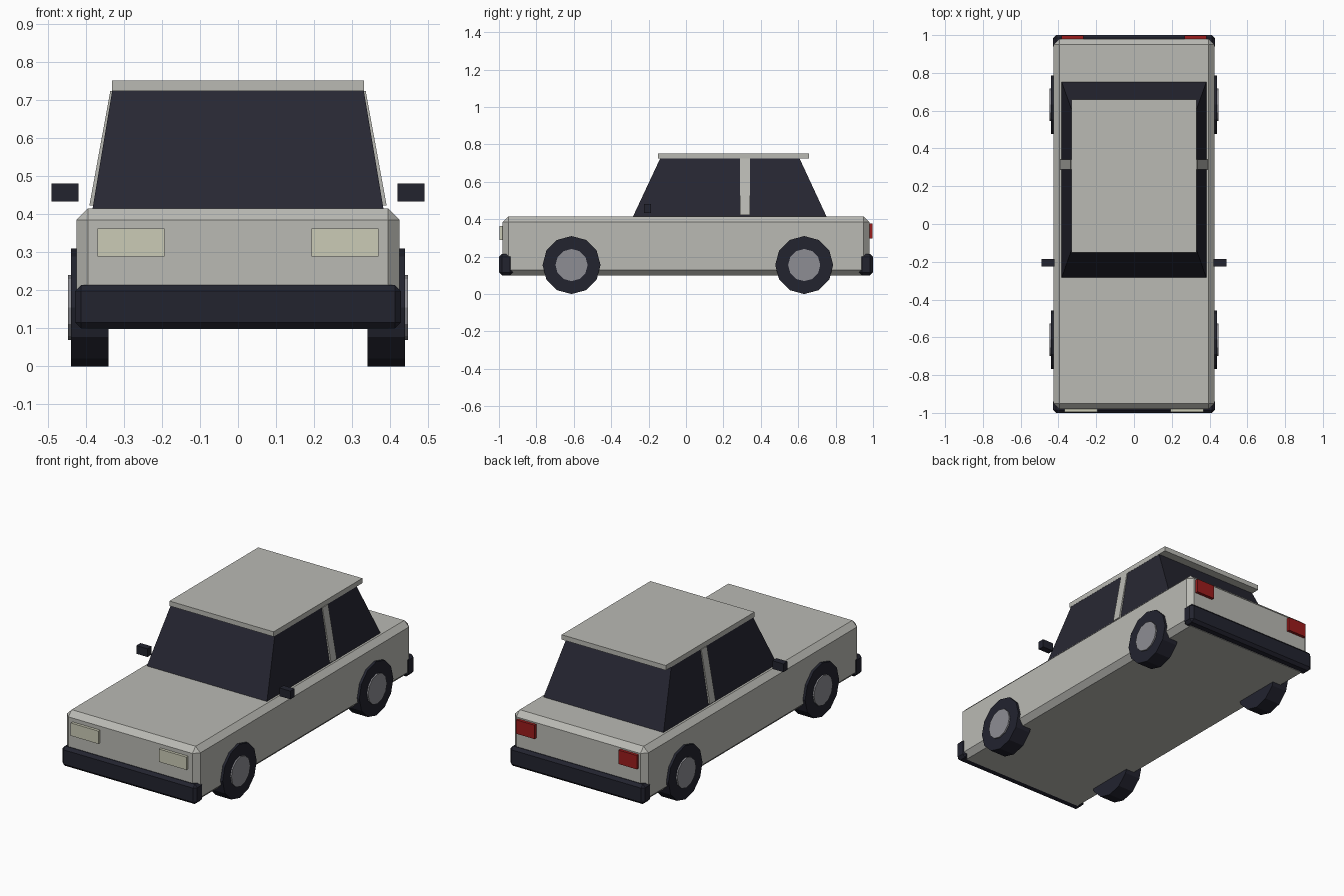
import bpy
import bmesh
from math import pi
from mathutils import Matrix

default = bpy.data.objects.get("Cube")
if default:
    bpy.data.objects.remove(default, do_unlink=True)


def material(name, *rgb):
    mat = bpy.data.materials.new(name)
    mat.use_nodes = True
    mat.diffuse_color = (*rgb, 1)
    mat.node_tree.nodes["Principled BSDF"].inputs["Base Color"].default_value = (*rgb, 1)
    return mat


PAINT = material("grey paint", 0.49, 0.49, 0.455)
GLASS = material("dark glass", 0.02, 0.02, 0.032)
RUBBER = material("black rubber", 0.016, 0.017, 0.028)
STEEL = material("hub steel", 0.27, 0.27, 0.295)
LAMP = material("cream lamp", 0.6, 0.6, 0.47)
RED = material("red lamp", 0.33, 0.012, 0.012)


def finish(name, bm, mat):
    mesh = bpy.data.meshes.new(name)
    bmesh.ops.recalc_face_normals(bm, faces=bm.faces)
    bm.to_mesh(mesh)
    bm.free()
    mesh.materials.append(mat)
    obj = bpy.data.objects.new(name, mesh)
    bpy.context.collection.objects.link(obj)
    return obj


def box(name, x, y, z, mat, bevel=0, top_x=None, top_y=None):
    """Box between (low, high) ranges; the top ranges may differ to taper or lean it."""
    bm = bmesh.new()
    bmesh.ops.create_cube(bm, size=1)
    for v in bm.verts:
        upper = v.co.z > 0
        xs = top_x if upper and top_x else x
        ys = top_y if upper and top_y else y
        v.co = (xs[v.co.x > 0], ys[v.co.y > 0], z[upper])
    if bevel:
        bmesh.ops.bevel(bm, geom=bm.edges[:], offset=bevel, segments=1,
                        profile=0.5, affect='EDGES')
    return finish(name, bm, mat)


def disc(name, x, y, z, radius, width, mat):
    """Twelve-sided cylinder lying along x."""
    bm = bmesh.new()
    bmesh.ops.create_cone(bm, cap_ends=True, segments=12, radius1=radius,
                          radius2=radius, depth=width,
                          matrix=Matrix.Translation((x, y, z)) @ Matrix.Rotation(pi / 2, 4, 'Y'))
    return finish(name, bm, mat)


def span(side, inner, outer):
    return tuple(sorted((side * inner, side * outer)))


# Body, cabin and roof
box("body", (-0.425, 0.425), (-0.98, 0.98), (0.098, 0.415), PAINT, bevel=0.03)
box("cabin_glass", (-0.383, 0.383), (-0.284, 0.752), (0.413, 0.725), GLASS,
    top_x=(-0.331, 0.331), top_y=(-0.138, 0.607))
box("roof", (-0.332, 0.332), (-0.15, 0.658), (0.724, 0.752), PAINT)

# Bumpers
box("front_bumper", (-0.429, 0.429), (-1, -0.925), (0.1, 0.214), RUBBER, bevel=0.016)
box("rear_bumper", (-0.429, 0.429), (0.925, 1), (0.1, 0.214), RUBBER, bevel=0.016)

# Paired parts
for label, side in (("left", 1), ("right", -1)):
    box(f"{label}_door_pillar", span(side, 0.36, 0.391), (0.289, 0.341), (0.423, 0.724),
        PAINT, top_x=span(side, 0.31, 0.336))
    box(f"{label}_mirror", span(side, 0.42, 0.491), (-0.224, -0.186), (0.434, 0.481), RUBBER)
    box(f"{label}_headlight", span(side, 0.193, 0.369), (-0.996, -0.96), (0.289, 0.363), LAMP)
    box(f"{label}_tail_light", span(side, 0.268, 0.385), (0.96, 0.997), (0.297, 0.377), RED)
    for end, y in (("front", -0.612), ("rear", 0.632)):
        disc(f"{label}_{end}_tyre", side * 0.39, y, 0.155, 0.155, 0.098, RUBBER)
        disc(f"{label}_{end}_hubcap", side * 0.432, y, 0.155, 0.086, 0.03, STEEL)
